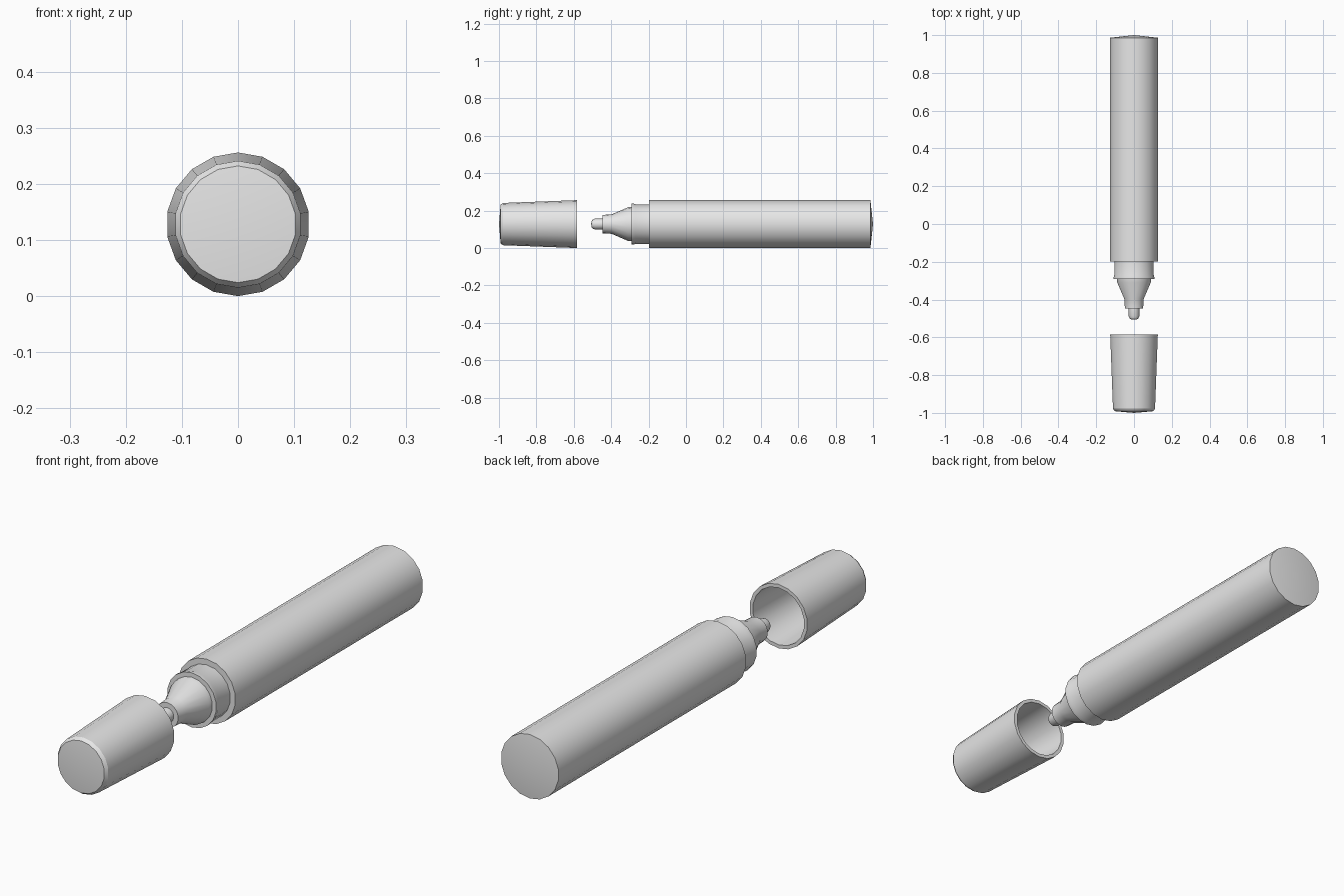
import bpy, bmesh, math

if "Cube" in bpy.data.objects:
    bpy.data.objects.remove(bpy.data.objects["Cube"])

SIDES = 18
R = 0.128          # outer radius, also the height of the axis

grey = bpy.data.materials.new("plain_grey")
grey.diffuse_color = (0.8, 0.8, 0.8, 1)
grey.use_nodes = True
grey.node_tree.nodes["Principled BSDF"].inputs["Base Color"].default_value = grey.diffuse_color


def lathe(name, profile):
    """Revolve (y, radius) points about the pen's axis; radius 0 closes to a point."""
    bm = bmesh.new()
    rings = []
    for y, r in profile:
        if r == 0:
            rings.append([bm.verts.new((0, y, R))] * SIDES)
            continue
        ring = []
        for i in range(SIDES):
            a = math.pi / 2 + 2 * math.pi * i / SIDES
            ring.append(bm.verts.new((r * math.cos(a), y, R + r * math.sin(a))))
        rings.append(ring)
    for a, b in zip(rings, rings[1:]):
        for i in range(SIDES):
            j = (i + 1) % SIDES
            bm.faces.new(list(dict.fromkeys((a[i], a[j], b[j], b[i]))))
    bmesh.ops.recalc_face_normals(bm, faces=bm.faces)
    mesh = bpy.data.meshes.new(name)
    bm.to_mesh(mesh)
    bm.free()
    mesh.materials.append(grey)
    obj = bpy.data.objects.new(name, mesh)
    bpy.context.collection.objects.link(obj)
    bpy.ops.object.select_all(action='DESELECT')
    obj.select_set(True)
    bpy.context.view_layer.objects.active = obj
    bpy.ops.object.shade_smooth_by_angle(angle=math.radians(30))
    return obj


# Long barrel with a faintly domed end
lathe("barrel", [(-0.198, 0), (-0.198, R), (0.986, R), (1.0, 0)])

# Collar the cap pushes onto, slightly flared at its front lip
lathe("collar", [(-0.19, 0), (-0.19, 0.105), (-0.27, 0.106), (-0.28, 0.109),
                 (-0.292, 0.109), (-0.292, 0)])

# Tapered nib holder
lathe("nib_holder", [(-0.28, 0), (-0.28, 0.092), (-0.31, 0.090), (-0.397, 0.052),
                     (-0.447, 0.049), (-0.447, 0)])

# Rounded writing tip
lathe("nib", [(-0.44, 0), (-0.44, 0.029), (-0.487, 0.029), (-0.499, 0.024),
              (-0.506, 0.014), (-0.507, 0)])

# Hollow cap lying in front, open toward the nib
lathe("cap", [(-1.0, 0), (-0.991, 0.104), (-0.978, 0.113), (-0.584, R),
              (-0.584, 0.114), (-0.955, 0.101), (-0.96, 0)])
